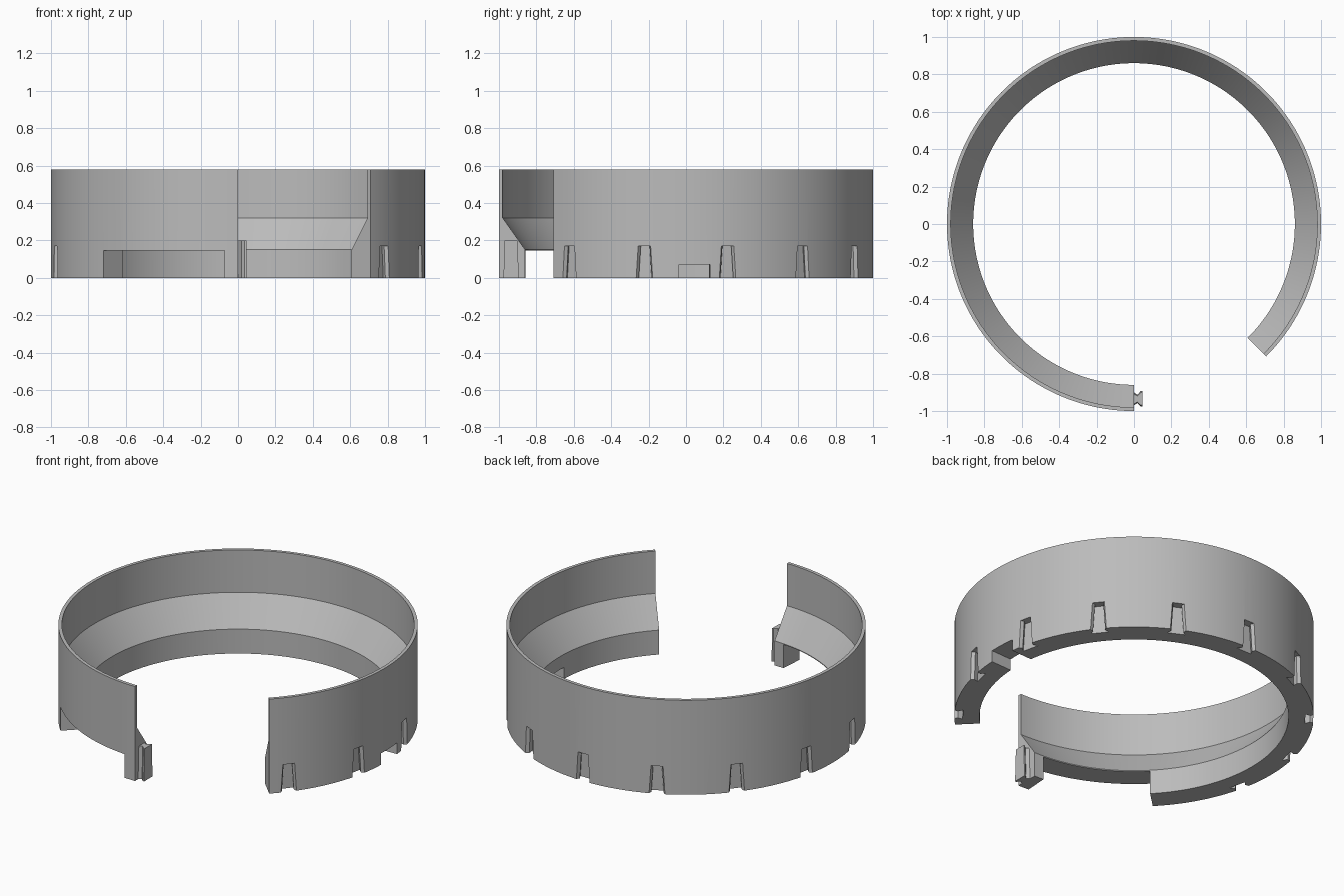
import bpy, bmesh
from math import radians, cos, sin
from mathutils import Matrix

cube = bpy.data.objects.get("Cube")
if cube:
    bpy.data.objects.remove(cube, do_unlink=True)

grey = bpy.data.materials.new("plain grey")
grey.use_nodes = True
colour = (0.5, 0.5, 0.5, 1)
grey.diffuse_color = colour
grey.node_tree.nodes["Principled BSDF"].inputs["Base Color"].default_value = colour


def finish(name, bm):
    bmesh.ops.recalc_face_normals(bm, faces=bm.faces)
    mesh = bpy.data.meshes.new(name)
    bm.to_mesh(mesh)
    bm.free()
    mesh.materials.append(grey)
    obj = bpy.data.objects.new(name, mesh)
    bpy.context.collection.objects.link(obj)
    return obj


def arc_solid(name, profile, start, end, step=2.5):
    """Sweep a closed (radius, z) profile around z, with capped ends."""
    bm = bmesh.new()
    count = round((end - start) / step)
    rings = []
    for i in range(count + 1):
        a = radians(start + (end - start) * i / count)
        rings.append([bm.verts.new((r * cos(a), r * sin(a), z)) for r, z in profile])
    n = len(profile)
    for a, b in zip(rings, rings[1:]):
        for j in range(n):
            k = (j + 1) % n
            bm.faces.new((a[j], a[k], b[k], b[j]))
    bm.faces.new(rings[0])
    bm.faces.new(rings[-1])
    return finish(name, bm)


def dovetail(name, depths, low, high, z0, z1, place):
    """Tapered hourglass key: depth along local x, half widths at foot and top."""
    bm = bmesh.new()
    loops = []
    for widths, z in ((low, z0), (high, z1)):
        side = list(zip(depths, widths))
        outline = side + [(x, -w) for x, w in reversed(side)]
        loops.append([bm.verts.new(place @ Matrix.Translation((x, y, z)).translation)
                      for x, y in outline])
    foot, top = loops
    bm.faces.new(foot)
    bm.faces.new(top)
    n = len(foot)
    for j in range(n):
        k = (j + 1) % n
        bm.faces.new((foot[j], foot[k], top[k], top[j]))
    return finish(name, bm)


def cut(target, cutter):
    cutter.hide_render = True
    mod = target.modifiers.new("cut", 'BOOLEAN')
    mod.operation = 'DIFFERENCE'
    mod.solver = 'EXACT'
    mod.object = cutter
    bpy.context.view_layer.objects.active = target
    bpy.ops.object.modifier_apply(modifier=mod.name)
    bpy.data.objects.remove(cutter, do_unlink=True)


# Open ring wall with an inner sloping ledge
ring = arc_solid("ring_wall", [(1, 0), (1, 0.58), (0.98, 0.58), (0.98, 0.32),
                               (0.86, 0.15), (0.86, 0)], -45, 270, 1.75)

# Wide opening under the front wall
cut(ring, arc_solid("opening_cutter", [(0.7, -0.1), (1.1, -0.1), (1.1, 0.145),
                                       (0.7, 0.145)], 224, 265.9))

# Small slots through the foot of the wall
for angle in (2.6, 127):
    bm = bmesh.new()
    bmesh.ops.create_cube(bm, size=1)
    turn = Matrix.Rotation(radians(angle), 4, 'Z')
    bm.transform(turn @ Matrix.Translation((0.95, 0, 0.02))
                 @ Matrix.Diagonal((0.4, 0.166, 0.1, 1)))
    cut(ring, finish("slot_cutter", bm))

# Dovetail sockets around the outside
for i in range(-2, 8):
    turn = Matrix.Rotation(radians((i + 0.5) * 360 / 14), 4, 'Z')
    cut(ring, dovetail("socket_cutter", (0.953, 0.98, 1.02),
                       (0.052, 0.036, 0.058), (0.039, 0.024, 0.045),
                       -0.02, 0.17, turn))

# Dovetail tongue on the front end of the ring
tongue = dovetail("end_tongue", (-0.005, 0.018, 0.036, 0.045),
                  (0.038, 0.022, 0.041, 0.041), (0.031, 0.016, 0.034, 0.034),
                  0, 0.2, Matrix.Translation((0, -0.935, 0)))

bpy.ops.object.select_all(action='DESELECT')
ring.select_set(True)
bpy.context.view_layer.objects.active = ring
bpy.ops.object.shade_smooth_by_angle(angle=radians(20))
